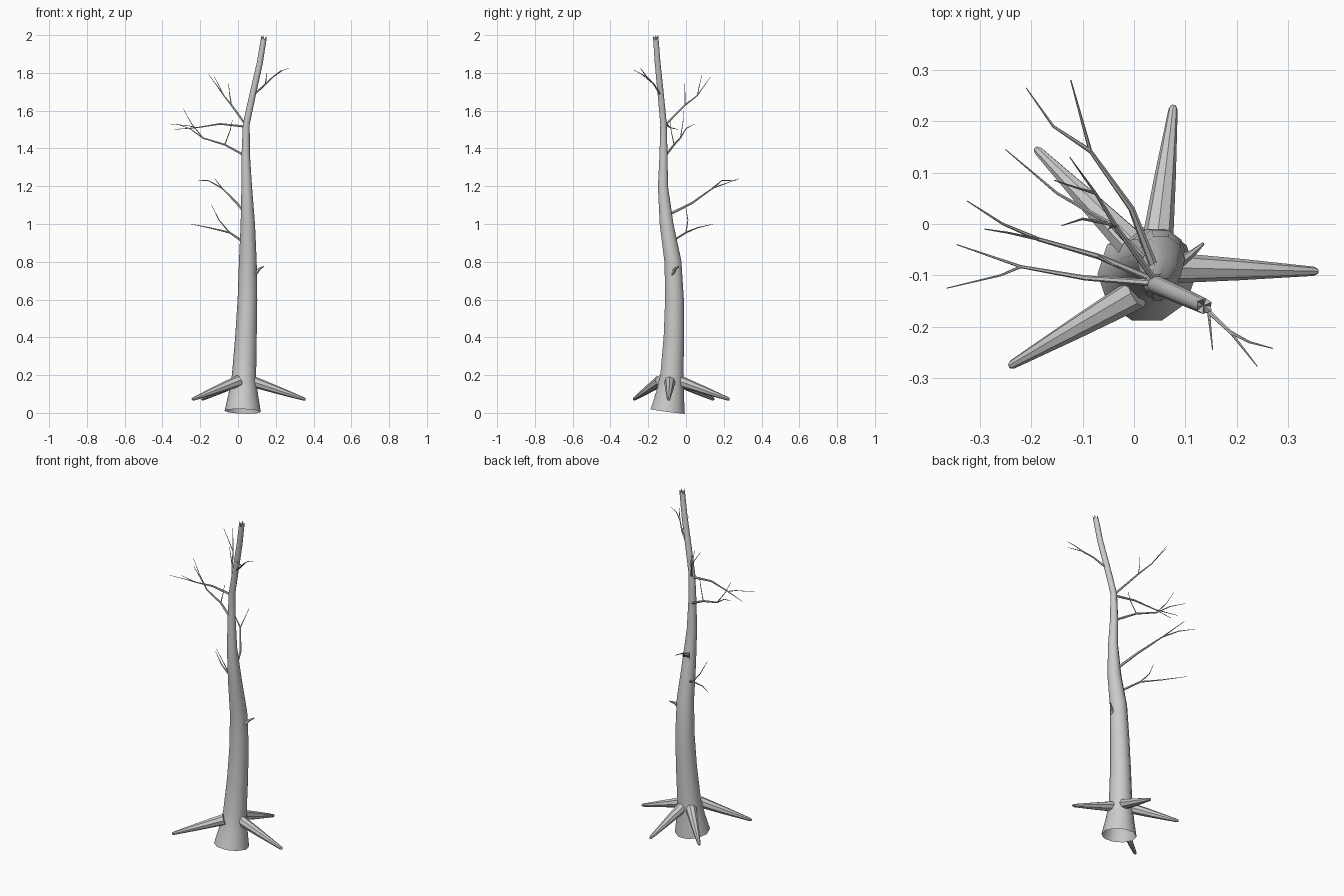
import bpy, bmesh, math
from mathutils import Vector


def tube(name, strands, sides, cap_start=False, cap_end=True, jag=0.0):
    """Swept tubes: every strand is a list of (x, y, z, radius)."""
    bm = bmesh.new()
    for pts in strands:
        pos = [Vector(p[:3]) for p in pts]
        prev_t, side, rings = None, None, []
        for i, p in enumerate(pos):
            t = (pos[min(i + 1, len(pos) - 1)] - pos[max(i - 1, 0)]).normalized()
            if prev_t is None:
                ref = Vector((1, 0, 0)) if abs(t.x) < 0.7 else Vector((0, 1, 0))
                side = (ref - t * ref.dot(t)).normalized()
            else:
                side = prev_t.rotation_difference(t) @ side
            prev_t = t
            up = t.cross(side)
            ring = []
            for k in range(sides):
                a = 2 * math.pi * k / sides
                v = p + (side * math.cos(a) + up * math.sin(a)) * pts[i][3]
                if jag and i == len(pos) - 1:
                    v += t * (jag if k % 2 else -jag)
                ring.append(bm.verts.new(v))
            rings.append(ring)
        for a, b in zip(rings, rings[1:]):
            for k in range(sides):
                n = (k + 1) % sides
                bm.faces.new((a[k], a[n], b[n], b[k]))
        if cap_start:
            bm.faces.new(rings[0][::-1])
        if cap_end:
            c = bm.verts.new(pos[-1] - prev_t * jag)
            for k in range(sides):
                bm.faces.new((rings[-1][k], rings[-1][(k + 1) % sides], c))
    me = bpy.data.meshes.new(name)
    bm.to_mesh(me)
    bm.free()
    ob = bpy.data.objects.new(name, me)
    bpy.context.collection.objects.link(ob)
    bpy.ops.object.select_all(action='DESELECT')
    ob.select_set(True)
    bpy.context.view_layer.objects.active = ob
    bpy.ops.object.shade_smooth_by_angle(angle=math.radians(40))
    return ob


def branch(name, *strands):
    """First strand is the limb, the rest are forks; radii taper linearly."""
    out = []
    for r0, r1, pts in strands:
        n = len(pts) - 1
        out.append([(*p, r0 + (r1 - r0) * i / n) for i, p in enumerate(pts)])
    return tube(name, out, 6, cap_start=True)


# Leaning trunk, open at the bottom, with a splintered top
tube("trunk", [[
    (0.025, -0.097, 0.008, 0.096), (0.028, -0.085, 0.10, 0.078),
    (0.032, -0.075, 0.20, 0.064), (0.042, -0.064, 0.40, 0.057),
    (0.050, -0.061, 0.60, 0.052), (0.052, -0.069, 0.80, 0.047),
    (0.052, -0.103, 1.00, 0.038), (0.046, -0.122, 1.20, 0.028),
    (0.041, -0.119, 1.37, 0.022), (0.044, -0.119, 1.53, 0.018),
    (0.081, -0.135, 1.70, 0.017), (0.115, -0.150, 1.85, 0.016),
    (0.137, -0.160, 1.985, 0.015)]], 10, jag=0.012)

# Tapered roots
roots = [((0.06, -0.085, 0.172), (0.35, -0.092, 0.073)),
         ((0.005, -0.135, 0.170), (-0.236, -0.273, 0.074)),
         ((0.0, -0.045, 0.170), (-0.186, 0.142, 0.074)),
         ((0.045, -0.04, 0.170), (0.076, 0.223, 0.074))]
for i, (a, b) in enumerate(roots):
    a, b = Vector(a), Vector(b)
    tip = b + (b - a).normalized() * 0.008
    tube(f"root_{i + 1}", [[(*a, 0.031), (*a.lerp(b, 0.5), 0.021),
                            (*b, 0.009), (*tip, 0.005)]], 8, cap_start=True)

# Bare limbs with forked twigs
branch("limb_lowest",
       (0.007, 0.001, [(0.03, -0.08, 0.905), (-0.045, 0.0, 0.955),
                       (-0.15, 0.06, 0.98), (-0.25, 0.145, 1.0)]),
       (0.004, 0.001, [(-0.045, 0.0, 0.955), (-0.10, 0.01, 1.02),
                       (-0.14, -0.003, 1.10)]))
branch("limb_back",
       (0.009, 0.0012, [(0.045, -0.10, 1.045), (-0.005, 0.03, 1.11),
                        (-0.085, 0.142, 1.19), (-0.123, 0.28, 1.24)]),
       (0.0045, 0.001, [(-0.085, 0.142, 1.19), (-0.157, 0.19, 1.23),
                        (-0.21, 0.265, 1.23)]))
branch("limb_left_lower",
       (0.007, 0.001, [(0.04, -0.11, 1.36), (-0.07, -0.063, 1.42),
                       (-0.185, -0.03, 1.455), (-0.255, 0.0, 1.505),
                       (-0.325, 0.045, 1.53)]),
       (0.003, 0.001, [(-0.185, -0.03, 1.455), (-0.245, -0.017, 1.53),
                       (-0.29, -0.01, 1.61)]),
       (0.003, 0.001, [(-0.07, -0.063, 1.42), (-0.04, -0.08, 1.50),
                       (-0.03, -0.085, 1.55)]))
branch("limb_left_upper",
       (0.007, 0.001, [(0.045, -0.115, 1.515), (-0.095, -0.105, 1.53),
                       (-0.22, -0.083, 1.51), (-0.345, -0.04, 1.50)]),
       (0.003, 0.001, [(-0.22, -0.083, 1.51), (-0.26, -0.10, 1.52),
                       (-0.365, -0.125, 1.53)]))
branch("limb_upper_back",
       (0.007, 0.001, [(0.045, -0.115, 1.52), (-0.035, -0.005, 1.63),
                       (-0.075, 0.06, 1.68), (-0.125, 0.13, 1.78)]),
       (0.003, 0.001, [(-0.075, 0.06, 1.68), (-0.11, 0.07, 1.73),
                       (-0.155, 0.085, 1.79)]),
       (0.003, 0.001, [(-0.035, -0.005, 1.63), (-0.045, -0.005, 1.69),
                       (-0.05, -0.01, 1.745)]))
branch("limb_top_right",
       (0.006, 0.001, [(0.08, -0.133, 1.68), (0.145, -0.17, 1.74),
                       (0.187, -0.21, 1.78), (0.225, -0.23, 1.81),
                       (0.27, -0.242, 1.825)]),
       (0.003, 0.001, [(0.187, -0.21, 1.78), (0.24, -0.277, 1.815)]),
       (0.003, 0.001, [(0.145, -0.17, 1.74), (0.153, -0.245, 1.80)]))
# Small broken stub on the lower right
branch("stub",
       (0.012, 0.003, [(0.09, -0.073, 0.735), (0.113, -0.058, 0.762),
                       (0.135, -0.038, 0.775)]))
